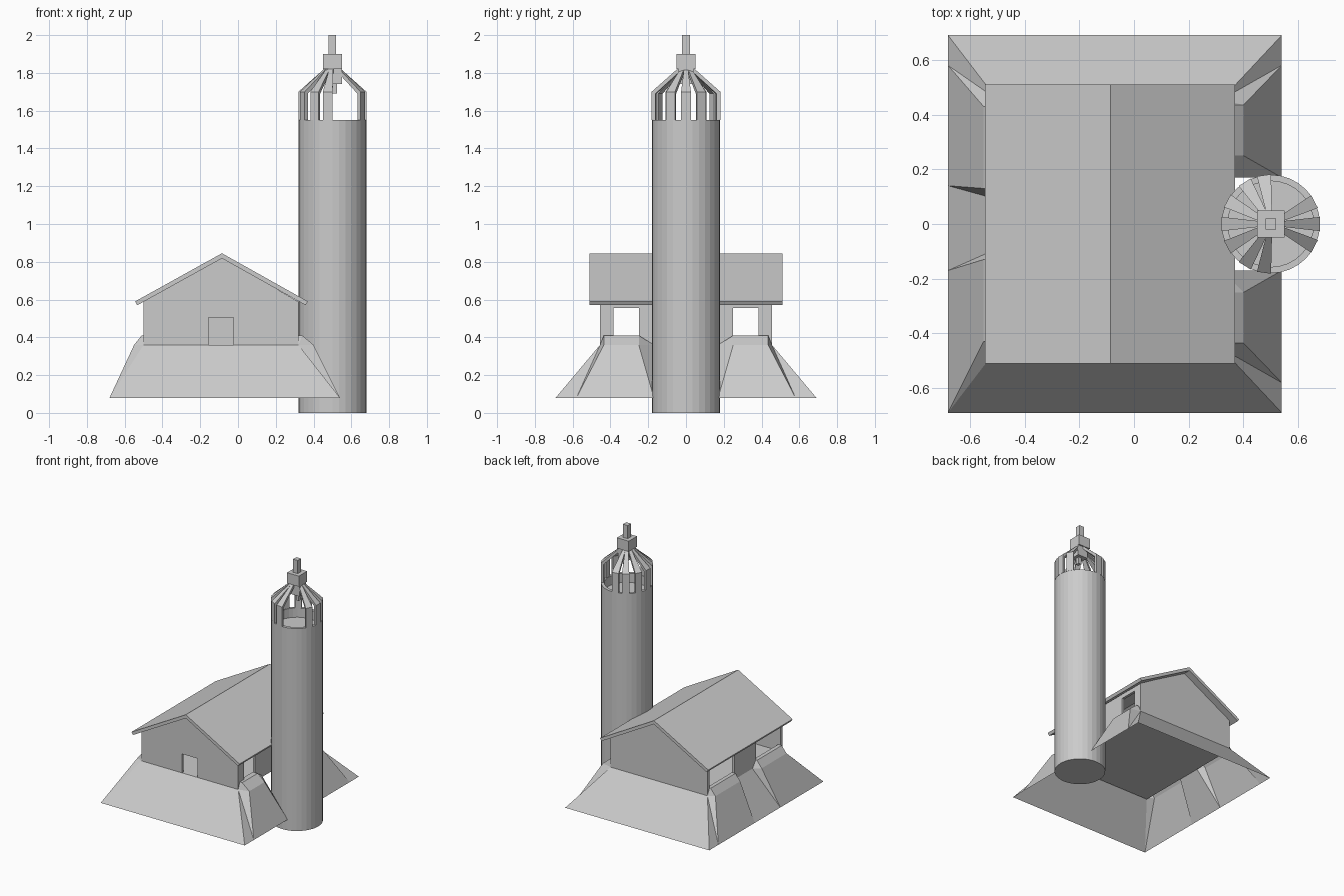
import bpy, bmesh, math
from mathutils import Vector

if "Cube" in bpy.data.objects:
    bpy.data.objects.remove(bpy.data.objects["Cube"])

grey = bpy.data.materials.new("stone_grey")
grey.diffuse_color = (0.6, 0.6, 0.6, 1)
grey.use_nodes = True
grey.node_tree.nodes["Principled BSDF"].inputs["Base Color"].default_value = grey.diffuse_color


def make(name, verts, faces, fix=True):
    me = bpy.data.meshes.new(name)
    me.from_pydata([tuple(v) for v in verts], [], faces)
    me.materials.append(grey)
    if fix:
        bm = bmesh.new()
        bm.from_mesh(me)
        bmesh.ops.remove_doubles(bm, verts=bm.verts, dist=1e-5)
        bmesh.ops.recalc_face_normals(bm, faces=bm.faces)
        bm.to_mesh(me)
        bm.free()
    ob = bpy.data.objects.new(name, me)
    bpy.context.collection.objects.link(ob)
    return ob


def prism(name, pts, y0, y1):
    """Extrude an xz outline along y."""
    n = len(pts)
    v = [(x, y0, z) for x, z in pts] + [(x, y1, z) for x, z in pts]
    f = [list(range(n)), list(range(2 * n - 1, n - 1, -1))]
    f += [[i, (i + 1) % n, n + (i + 1) % n, n + i] for i in range(n)]
    return make(name, v, f)


def box(name, x0, x1, y0, y1, z0, z1):
    return prism(name, [(x0, z0), (x1, z0), (x1, z1), (x0, z1)], y0, y1)


def lathe(name, prof, cx, n=32, closed=False):
    """Revolve an (r, z) profile about a vertical axis."""
    m = len(prof)
    v, f = [], []
    for k in range(n):
        a = 2 * math.pi * k / n
        v += [(cx + r * math.cos(a), r * math.sin(a), z) for r, z in prof]
    for k in range(n):
        k2 = (k + 1) % n
        for j in range(m - 1):
            f.append([k * m + j, k2 * m + j, k2 * m + j + 1, k * m + j + 1])
    return make(name, v, f)


def strip(name, cols):
    """Skin a row of equal-length point columns."""
    m = len(cols[0])
    v = [p for c in cols for p in c]
    f = []
    for i in range(len(cols) - 1):
        for j in range(m - 1):
            q = [i * m + j, (i + 1) * m + j, (i + 1) * m + j + 1, i * m + j + 1]
            f.append(q[:3])
            f.append([q[0], q[2], q[3]])
    f = [t for t in f if len({tuple(v[i]) for i in t}) == 3]
    return make(name, v, f)


# Sloping earth base: open below
X0, X1, Y, ZT, ZB = -0.5, 0.32, 0.455, 0.36, 0.08
for s, nm in ((-1, "front_slope"), (1, "back_slope")):
    ob = make(nm, [(-0.68, s * 0.69, ZB), (0.54, s * 0.69, ZB), (X1, s * Y, ZT), (X0, s * Y, ZT)],
              [[0, 1, 2, 3] if s < 0 else [3, 2, 1, 0]], fix=False)


def plain(xt, xb, yt, yb):
    """Straight slope column."""
    return [(xt, yt, ZT), (xt, yt, ZT), (xb, yb, ZB)]


def bank(xt, xk, xm, xb, yt, yb):
    """Raised bank column."""
    return [(xt, yt, 0.41), (xk, yt, 0.41), (xm, yt, ZT), (xb, yb, ZB)]


def mirror_flip(ob, cols_name=None):
    return ob


# Right-hand banks beside the tower
for s, nm in ((-1, "right_bank_front"), (1, "right_bank_back")):
    corner = [(X1, s * Y, ZT)] * 3 + [(0.54, s * 0.69, ZB)]
    inner = [(X1, s * 0.17, ZT)] * 3 + [(0.54, s * 0.17, ZB)]
    cols = [corner,
            bank(X1, 0.34, 0.40, 0.54, s * 0.435, s * 0.58),
            bank(X1, 0.34, 0.40, 0.54, s * 0.25, s * 0.36),
            inner]
    strip(nm, cols)

# Left-hand banks with a gully between them
lc = []
for s in (1, -1):
    part = [[(X0, s * Y, ZT)] * 3 + [(-0.68, s * 0.69, ZB)],
            bank(X0, -0.51, -0.55, -0.68, s * 0.43, s * 0.58),
            bank(X0, -0.51, -0.55, -0.68, s * 0.13, s * 0.17),
            [(X0, s * 0.09, ZT)] * 3 + [(-0.68, s * 0.14, ZB)]]
    lc += part if s > 0 else part[::-1]
strip("left_banks", lc)

box("floor", X0, X1, -Y, Y, 0.345, 0.36)

# House walls
T = 0.02
apex, eave, cx = 0.825, 0.588, -0.085
prism("back_wall", [(X0, ZT), (X1, ZT), (X1, eave), (cx, apex), (X0, eave)], Y - T, Y)
prism("front_wall", [(X0, ZT), (-0.155, ZT), (-0.155, 0.505), (-0.025, 0.505), (-0.025, ZT),
                     (X1, ZT), (X1, eave), (cx, apex), (X0, eave)], -Y, -Y + T)


def side_wall(name, x0, x1, w0, w1):
    """Wall with one window either side of the middle."""
    box(name + "_sill", x0, x1, -Y, Y, ZT, 0.41)
    box(name + "_lintel", x0, x1, -Y, Y, 0.555, eave)
    box(name + "_middle", x0, x1, -w0, w0, 0.41, 0.555)
    for s in (-1, 1):
        a, b = sorted((s * w1, s * Y))
        box(name + "_pier", x0, x1, a, b, 0.41, 0.555)


side_wall("right_wall", X1 - T, X1, 0.25, 0.385)
side_wall("left_wall", X0, X0 + T, 0.13, 0.43)

# Gabled roof
prism("roof", [(-0.545, 0.59), (cx, 0.845), (0.37, 0.59), (0.358, 0.57), (cx, 0.818), (-0.533, 0.57)],
      -0.51, 0.51)

# Round tower: hollow tube with bottom and a high floor
TX = 0.5
lathe("tower", [(0.0, 0.0), (0.18, 0.0), (0.18, 1.55), (0.157, 1.55), (0.157, 1.48), (0.0, 1.48)], TX)

# Lantern ribs: upright, then leaning in to the cap
for i, deg in enumerate((0, 27, -27, 98, -98, 122, -122, 152, -152, 180)):
    a = math.radians(deg)
    u = Vector((math.cos(a), math.sin(a), 0))
    t = Vector((-u.y, u.x, 0))
    prof = [(0.18, 1.55, .026), (0.18, 1.70, .026), (0.04, 1.825, .01),
            (0.04, 1.80, .01), (0.16, 1.69, .023), (0.16, 1.55, .023)]
    v = [Vector((TX, 0, z)) + u * r + t * (s * w) for s in (-1, 1) for r, z, w in prof]
    f = [[0, 1, 4, 5], [1, 2, 3, 4], [11, 10, 7, 6], [10, 9, 8, 7]]
    f += [[k, (k + 1) % 6, 6 + (k + 1) % 6, 6 + k] for k in range(6)]
    make("lantern_rib", v, f)

# Cap, finial and hanging bell
box("cap", 0.45, 0.55, -0.05, 0.05, 1.82, 1.90)
box("cap_core", 0.465, 0.55, -0.04, 0.04, 1.74, 1.82)
box("finial", 0.48, 0.52, -0.02, 0.02, 1.90, 2.0)
box("bell", 0.50, 0.525, -0.015, 0.015, 1.69, 1.74)
